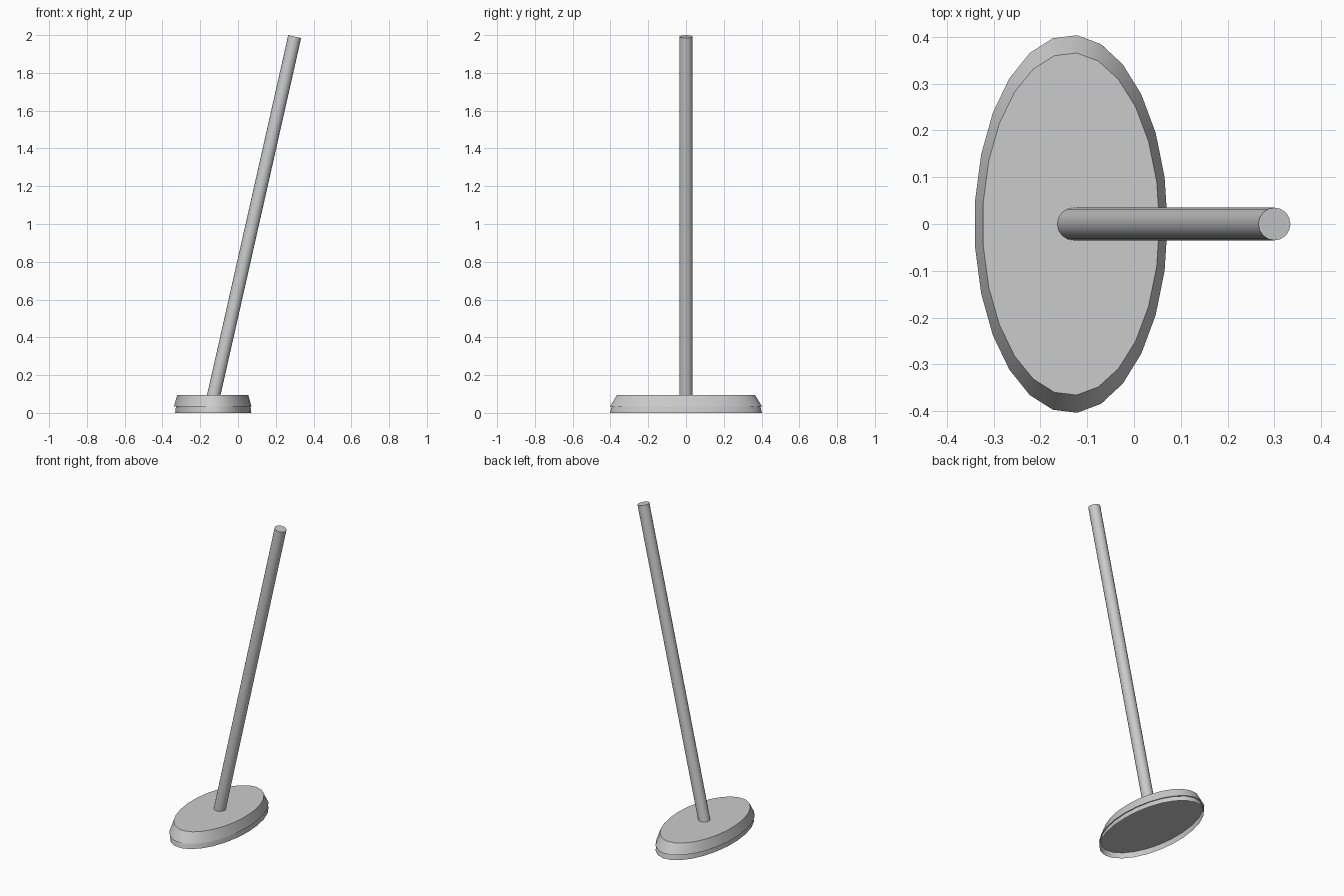
import bpy, bmesh, math
from mathutils import Vector

if "Cube" in bpy.data.objects:
    bpy.data.objects.remove(bpy.data.objects["Cube"])

SIDES = 25


def finish(name, bm):
    bmesh.ops.recalc_face_normals(bm, faces=bm.faces[:])
    mesh = bpy.data.meshes.new(name)
    bm.to_mesh(mesh)
    bm.free()
    ob = bpy.data.objects.new(name, mesh)
    bpy.context.collection.objects.link(ob)
    bpy.ops.object.select_all(action='DESELECT')
    ob.select_set(True)
    bpy.context.view_layer.objects.active = ob
    bpy.ops.object.shade_smooth_by_angle(angle=math.radians(30))
    return ob


def oval_band(name, cx, lower, upper, caps):
    """Tapered oval wall; lower and upper are (rx, ry, z)."""
    bm = bmesh.new()
    rings = []
    for rx, ry, z in (lower, upper):
        rings.append([bm.verts.new((cx + rx * math.cos(2 * math.pi * i / SIDES),
                                    ry * math.sin(2 * math.pi * i / SIDES), z))
                      for i in range(SIDES)])
    a, b = rings
    for i in range(SIDES):
        j = (i + 1) % SIDES
        bm.faces.new((a[i], a[j], b[j], b[i]))
    if caps:
        bm.faces.new(a[::-1])
        bm.faces.new(b)
    return finish(name, bm)


# Base plate: tapered oval block
oval_band("base_plate", -0.1346, (0.2064, 0.404, 0.033), (0.189, 0.366, 0.095), True)

# Foot rim: thin skirt, open underneath
oval_band("foot_rim", -0.132, (0.2025, 0.403, 0.0), (0.198, 0.395, 0.033), False)

# Leaning pole
start, end = Vector((-0.1315, 0, 0.08)), Vector((0.30, 0, 1.992))
axis = end - start
bm = bmesh.new()
bmesh.ops.create_cone(bm, cap_ends=True, segments=16, radius1=0.035,
                      radius2=0.035, depth=axis.length)
pole = finish("pole", bm)
pole.location = (start + end) / 2
pole.rotation_euler = (0, math.atan2(axis.x, axis.z), 0)
